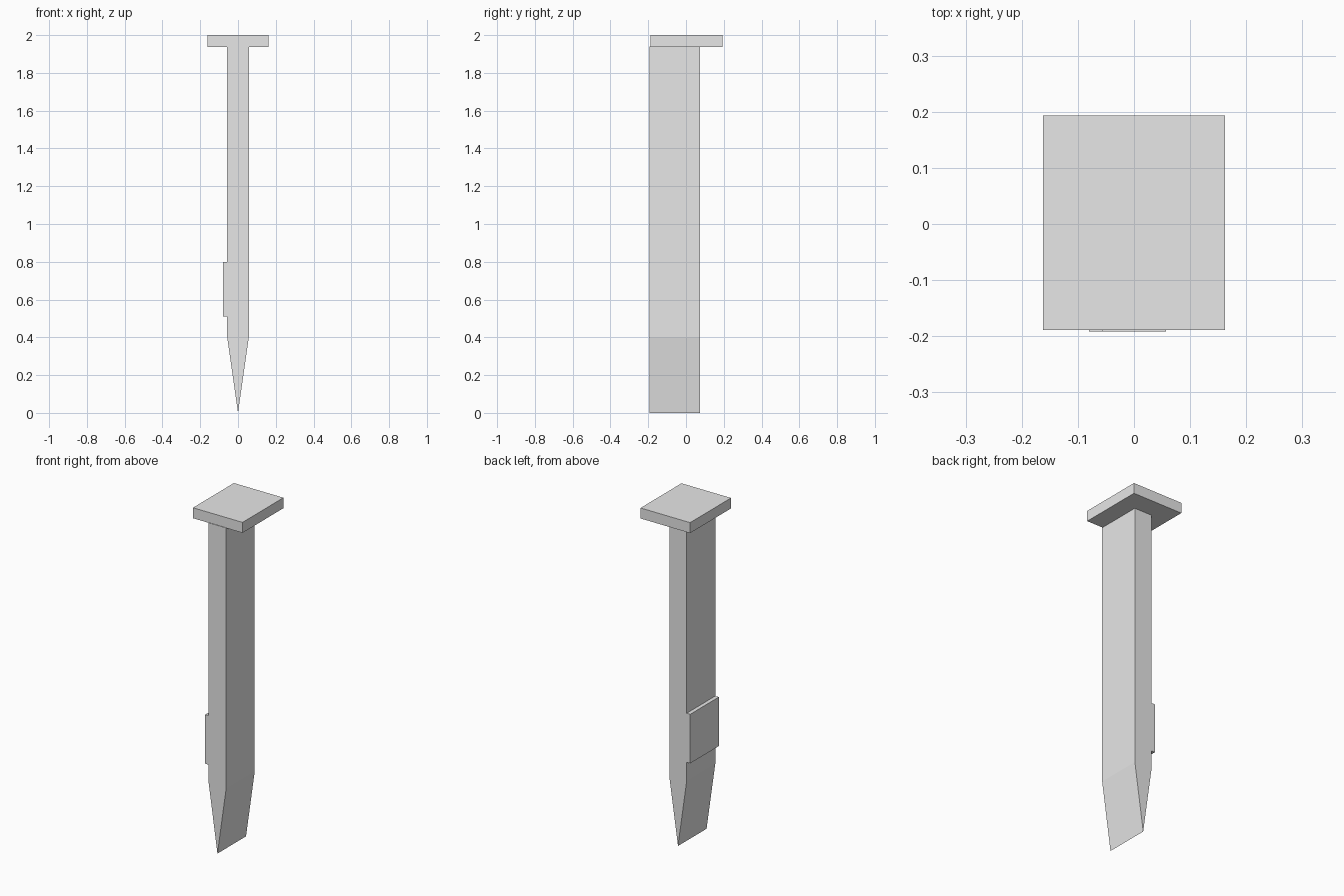
import bpy
import bmesh

cube = bpy.data.objects.get("Cube")
if cube:
    bpy.data.objects.remove(cube, do_unlink=True)

grey = bpy.data.materials.new("light_grey")
grey.use_nodes = True
colour = (0.8, 0.8, 0.8, 1)
grey.diffuse_color = colour
grey.node_tree.nodes["Principled BSDF"].inputs["Base Color"].default_value = colour


def extrude_profile(name, outline, front, back):
    """Extrude an x-z outline from front to back along y."""
    bm = bmesh.new()
    face = bm.faces.new([bm.verts.new((x, front, z)) for x, z in outline])
    result = bmesh.ops.extrude_face_region(bm, geom=[face])
    moved = [v for v in result["geom"] if isinstance(v, bmesh.types.BMVert)]
    bmesh.ops.translate(bm, verts=moved, vec=(0, back - front, 0))
    bmesh.ops.recalc_face_normals(bm, faces=bm.faces)
    mesh = bpy.data.meshes.new(name)
    bm.to_mesh(mesh)
    bm.free()
    mesh.materials.append(grey)
    obj = bpy.data.objects.new(name, mesh)
    bpy.context.collection.objects.link(obj)
    return obj


# Shaft with wedge tip and a raised step on one side
half = 0.057
step = 0.08
extrude_profile("shaft", [
    (0, 0), (half, 0.4), (half, 1.94), (-half, 1.94),
    (-half, 0.8), (-step, 0.8), (-step, 0.51), (-half, 0.51), (-half, 0.4),
], -0.192, 0.075)

# Flat square head, flush with the front of the shaft
head = 0.162
extrude_profile("head", [
    (-head, 1.938), (head, 1.938), (head, 2), (-head, 2),
], -0.189, 0.193)
